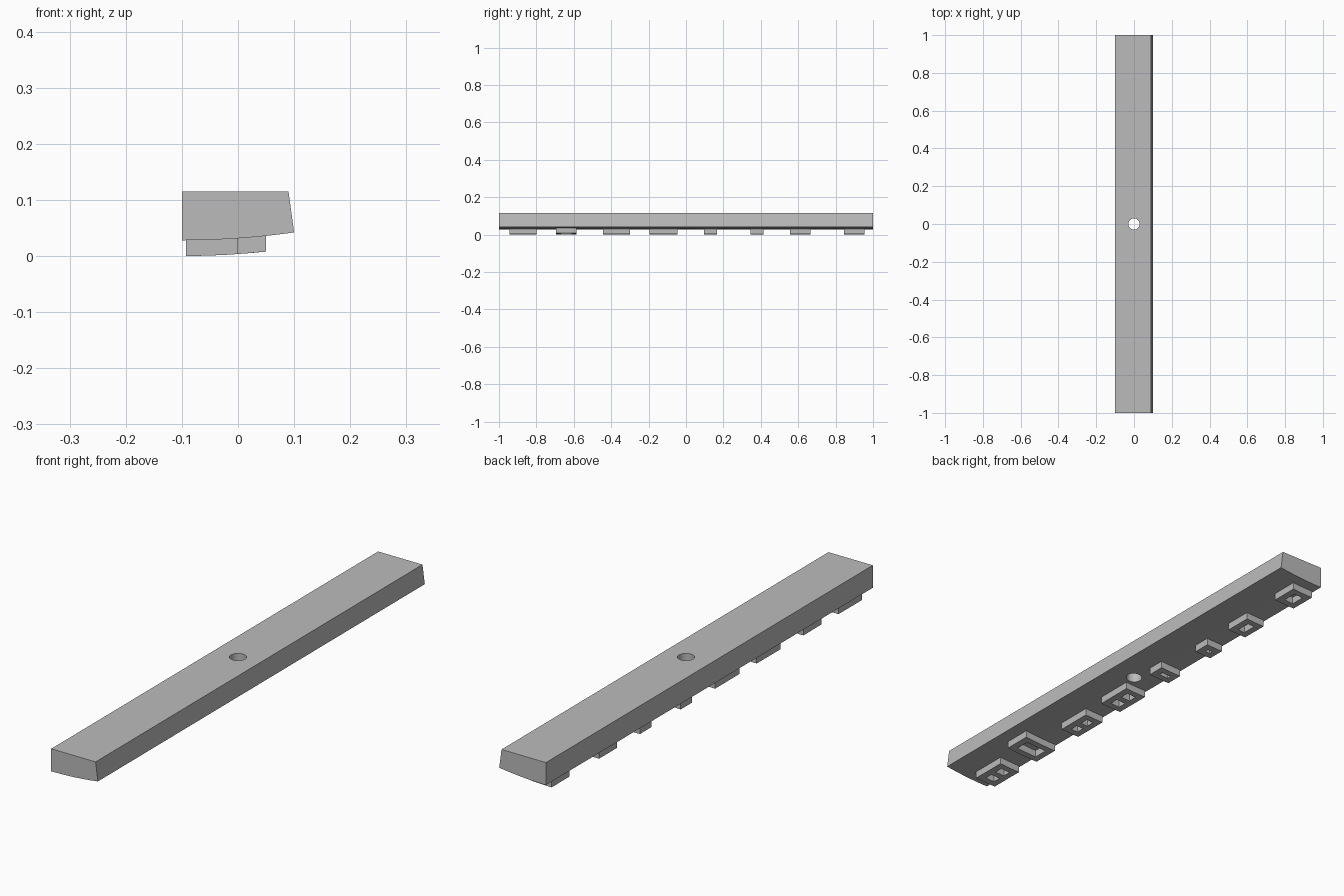
import bpy
import bmesh

cube = bpy.data.objects.get("Cube")
if cube:
    bpy.data.objects.remove(cube, do_unlink=True)

grey = bpy.data.materials.new("plain grey")
grey.use_nodes = True
grey.diffuse_color = (0.5, 0.5, 0.5, 1)
grey.node_tree.nodes["Principled BSDF"].inputs["Base Color"].default_value = (0.5, 0.5, 0.5, 1)

TOP = 0.115
RELIEF = 0.028   # height of the raised ridges
STROKE = 0.026   # width of the raised ridges


def underside(x):
    """Height of the gently curved underside."""
    return 0.028 + 0.014 * ((x + 0.1) / 0.2) ** 2


def curve_points(x0, x1, offset, steps):
    xs = [x0 + (x1 - x0) * i / steps for i in range(steps + 1)]
    return [(x, underside(x) + offset) for x in xs]


def add_prism(bm, profile, y0, y1):
    """Extrude an x-z outline along y."""
    face = bm.faces.new([bm.verts.new((x, y0, z)) for x, z in profile])
    result = bmesh.ops.extrude_face_region(bm, geom=[face])
    verts = [v for v in result["geom"] if isinstance(v, bmesh.types.BMVert)]
    bmesh.ops.translate(bm, verts=verts, vec=(0, y1 - y0, 0))


def add_ridge(bm, x0, x1, y0, y1):
    """Raised block that follows the underside."""
    low = curve_points(x0, x1, -RELIEF, 4)
    high = curve_points(x0, x1, 0.004, 4)
    add_prism(bm, low + high[::-1], y0, y1)


def make_object(name, bm):
    bmesh.ops.recalc_face_normals(bm, faces=bm.faces)
    mesh = bpy.data.meshes.new(name)
    bm.to_mesh(mesh)
    bm.free()
    mesh.materials.append(grey)
    obj = bpy.data.objects.new(name, mesh)
    bpy.context.collection.objects.link(obj)
    return obj


# Long bar with a curved underside and one slanted side
bm = bmesh.new()
add_prism(bm, curve_points(-0.1, 0.1, 0, 12) + [(0.09, TOP), (-0.1, TOP)], -1, 1)
bar = make_object("bar", bm)

# Round hole through the middle
bm = bmesh.new()
bmesh.ops.create_cone(bm, cap_ends=True, segments=32, radius1=0.03, radius2=0.03, depth=0.4)
cutter = make_object("hole_cutter", bm)
cutter.hide_render = True
cutter.hide_set(True)
hole = bar.modifiers.new("hole", "BOOLEAN")
hole.object = cutter
hole.operation = "DIFFERENCE"
hole.solver = "EXACT"

# Raised rectangular frames underneath: y start, y end, outer x
frames = [
    (-0.945, -0.80, 0.0), (-0.695, -0.585, 0.05), (-0.445, -0.30, -0.01),
    (-0.195, -0.045, 0.0), (0.095, 0.165, 0.0), (0.345, 0.415, -0.02),
    (0.555, 0.665, -0.01), (0.845, 0.955, 0.0),
]
INNER = -0.093
for number, (y0, y1, outer) in enumerate(frames, 1):
    bm = bmesh.new()
    for start in (y0, y1 - STROKE):
        add_ridge(bm, INNER, outer, start, start + STROKE)
    for start in (INNER, outer - STROKE):
        add_ridge(bm, start, start + STROKE, y0 + STROKE, y1 - STROKE)
    if y1 - y0 > 0.12:  # divider in the wide frames
        mid = (y0 + y1) / 2
        add_ridge(bm, INNER + STROKE, outer - STROKE, mid - STROKE / 2, mid + STROKE / 2)
    make_object(f"raised_frame_{number}", bm)

# Smooth the hole wall and underside, keep the edges sharp
bpy.ops.object.select_all(action="DESELECT")
bar.select_set(True)
bpy.context.view_layer.objects.active = bar
bpy.ops.object.modifier_apply(modifier="hole")
bpy.data.objects.remove(cutter, do_unlink=True)
bpy.ops.object.shade_smooth_by_angle()
